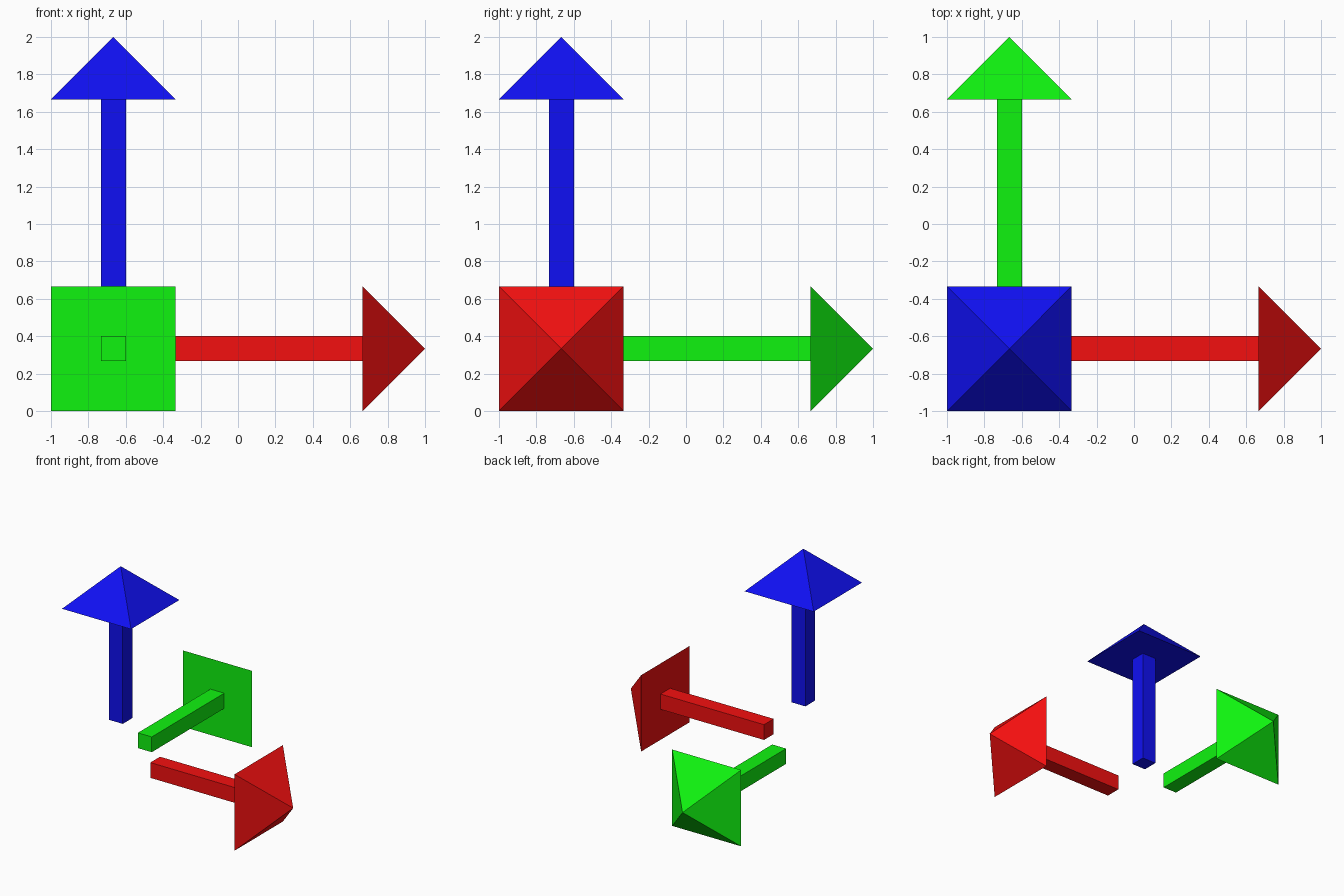
import bpy, bmesh
from math import pi, sqrt
from mathutils import Matrix, Vector

if "Cube" in bpy.data.objects:
    bpy.data.objects.remove(bpy.data.objects["Cube"])

U = 1 / 3
ORIGIN = Vector((-2 * U, -2 * U, U))


def add_part(name, r_bottom, r_top, start, end, turn, mat):
    """Four-sided prism or pyramid along local z, turned onto its axis."""
    bm = bmesh.new()
    placement = (Matrix.Translation(ORIGIN) @ turn
                 @ Matrix.Translation((0, 0, (start + end) / 2))
                 @ Matrix.Rotation(pi / 4, 4, 'Z'))
    bmesh.ops.create_cone(bm, cap_ends=True, segments=4,
                          radius1=r_bottom * sqrt(2), radius2=r_top * sqrt(2),
                          depth=end - start, matrix=placement)
    bmesh.ops.remove_doubles(bm, verts=bm.verts, dist=1e-5)
    bmesh.ops.recalc_face_normals(bm, faces=bm.faces)
    mesh = bpy.data.meshes.new(name)
    bm.to_mesh(mesh)
    bm.free()
    mesh.materials.append(mat)
    bpy.context.collection.objects.link(bpy.data.objects.new(name, mesh))


# One arrow per axis: a square shaft and a pyramid head
arrows = [
    ("x", Matrix.Rotation(pi / 2, 4, 'Y'), (0.9, 0.005, 0.005, 1)),
    ("y", Matrix.Rotation(-pi / 2, 4, 'X'), (0.005, 0.9, 0.005, 1)),
    ("z", Matrix.Identity(4), (0.005, 0.005, 0.9, 1)),
]
for axis, turn, color in arrows:
    mat = bpy.data.materials.new(axis + "_arrow_color")
    mat.diffuse_color = color
    mat.use_nodes = True
    mat.node_tree.nodes["Principled BSDF"].inputs["Base Color"].default_value = mat.diffuse_color
    add_part(axis + "_arrow_shaft", U / 5, U / 5, U, 4 * U, turn, mat)
    add_part(axis + "_arrow_head", U, 0, 4 * U, 5 * U, turn, mat)
